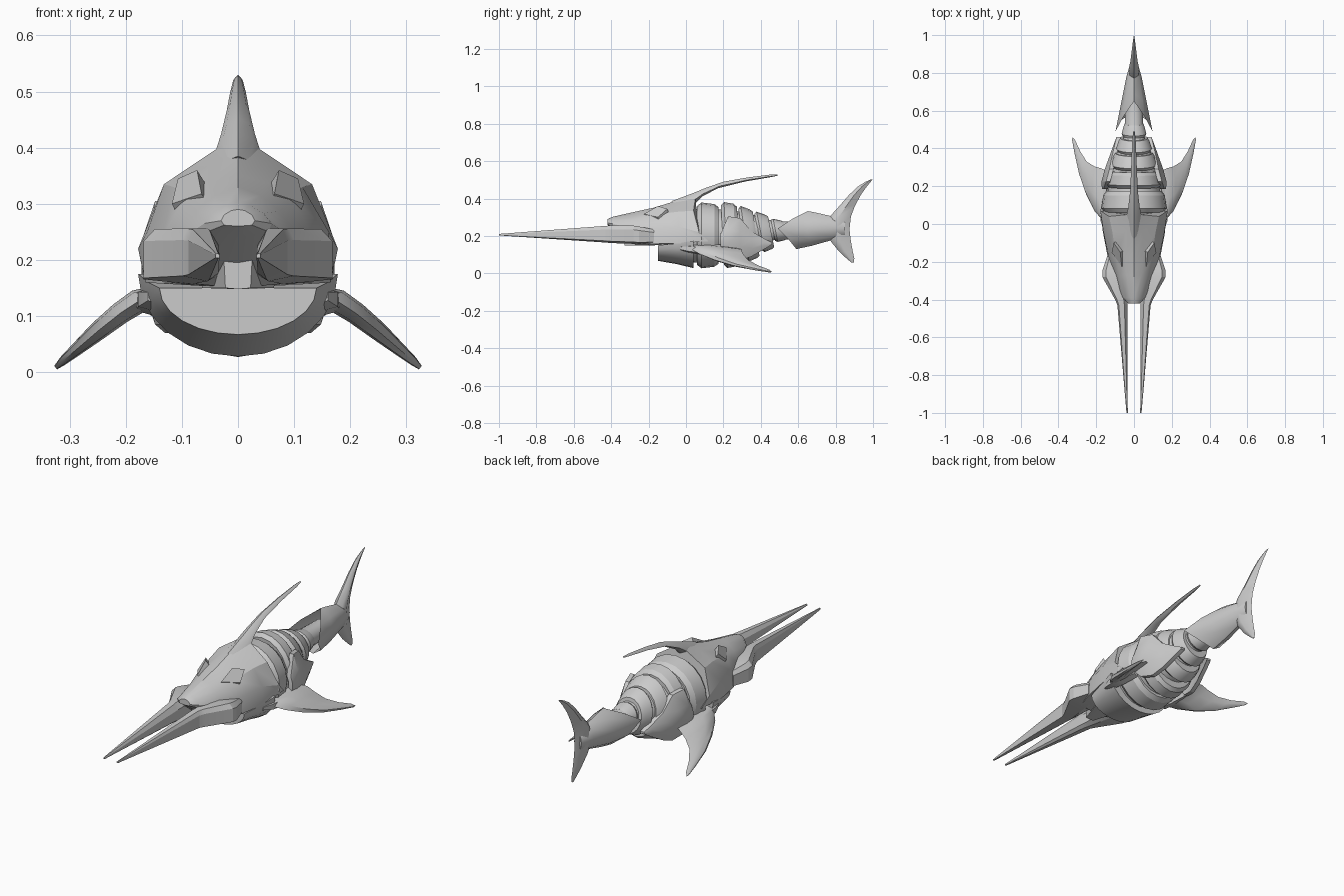
import bpy, bmesh, math
from mathutils import Vector as V

def loft(name, rings, caps=(True, True), mirror=False, angle=28):
    """Skin a list of equal-length closed rings."""
    bm = bmesh.new()
    vs = [[bm.verts.new(p) for p in r] for r in rings]
    n = len(rings[0])
    for a, b in zip(vs, vs[1:]):
        for i in range(n):
            j = (i + 1) % n
            bm.faces.new((a[i], a[j], b[j], b[i]))
    for flag, r in zip(caps, (vs[0], vs[-1])):
        if flag:
            bm.faces.new(r)
    bmesh.ops.recalc_face_normals(bm, faces=bm.faces[:])
    me = bpy.data.meshes.new(name)
    bm.to_mesh(me)
    bm.free()
    ob = bpy.data.objects.new(name, me)
    bpy.context.collection.objects.link(ob)
    bpy.ops.object.select_all(action='DESELECT')
    ob.select_set(True)
    bpy.context.view_layer.objects.active = ob
    bpy.ops.object.shade_smooth_by_angle(angle=math.radians(angle))
    if mirror:
        ob.modifiers.new("mirror", 'MIRROR').use_mirror_merge = False
    return ob

def sym(half):
    """Complete a ring whose first and last points lie on x = 0."""
    return half + [(-x, y, z) for x, y, z in half[-2:0:-1]]

def at(y, pts):
    return sym([(x, y, z) for x, z in pts])

def arc(y, zc, rx, rz, n=20, a0=0, a1=360, tilt=0):
    span = n if a1 - a0 == 360 else n - 1
    out = []
    for i in range(n):
        a = math.radians(a0 + (a1 - a0) * i / span)
        dz = rz * math.sin(a)
        out.append((rx * math.cos(a), y + tilt * dz, zc + dz))
    return out

# Head shell, nose to swept rear edge
loft("head_shell", [
    at(-.42, [(0, .29), (.012, .288), (.025, .28), (.03, .27), (.025, .262), (0, .26)]),
    at(-.39, [(0, .303), (.02, .298), (.045, .283), (.06, .265), (.055, .25), (0, .24)]),
    at(-.27, [(0, .33), (.04, .315), (.075, .287), (.105, .235), (.105, .16), (0, .15)]),
    at(-.17, [(0, .352), (.05, .337), (.095, .312), (.135, .24), (.14, .158), (0, .15)]),
    at(-.04, [(0, .392), (.045, .372), (.115, .33), (.162, .25), (.165, .16), (0, .16)]),
    sym([(0, .06, .43), (.035, .05, .40), (.132, .04, .335), (.178, .07, .22),
         (.168, .12, .172), (0, .03, .165)])])

# Dorsal fin: (top y, z), (bottom y, z), half width
fin = [(-.08, .385, .0, .36, .03), (.04, .43, .05, .375, .04), (.1, .455, .085, .41, .03),
       (.2, .49, .17, .455, .02), (.33, .513, .32, .492, .014), (.45, .528, .45, .514, .009),
       (.49, .53, .49, .522, .004)]
loft("dorsal_fin", [sym([(0, a, b), (w * .7, (a * 2 + c) / 3, (b * 2 + d) / 3),
                         (w, (a + c * 2) / 3, (b + d * 2) / 3), (0, c, d)])
                    for a, b, c, d, w in fin], angle=40)

# Raised eyes
eye = [V(p) for p in ((.065, -.225, .318), (.118, -.15, .30), (.107, -.1, .345), (.073, -.15, .36))]
mid = sum(eye, V()) / 4
loft("eye", [[mid + (p - mid) * 1.05 - V((.02, -.01, .035)) for p in eye], eye], mirror=True)

# Twin swords: y, inner x, outer x, bottom z, top z
swords = [(-1, .033, .04, .203, .211), (-.43, .035, .088, .165, .254), (-.40, .035, .10, .162, .256),
          (-.28, .036, .168, .158, .255), (-.25, .04, .168, .156, .25), (-.17, .06, .142, .16, .235)]
def blade(y, a, b, c, d):
    w, h = b - a, d - c
    return [(a, y, c + h * .15), (a, y, c + h * .7), (a + w * .3, y, d), (a + w * .85, y, d),
            (b, y, d - h * .22), (b, y, c + h * .1), (a + w * .3, y, c)]
loft("sword", [blade(*s) for s in swords], mirror=True, angle=15)

# Mouth block between the swords
loft("mouth_block", [at(y, [(0, t), (w, t), (w * .8, .15), (0, .148)])
                     for y, t, w in ((-.33, .255, .028), (-.2, .25, .08))])

# Scoop-shaped lower jaw
loft("lower_jaw", [arc(y, zc, rx, rz, 13, 180, 360) for y, zc, rx, rz in
                   ((-.15, .15, .14, .083), (-.05, .16, .16, .11), (.04, .175, .178, .147))])

# Overlapping body rings: y0, y1, centre z, radius x, radius z, taper, tilt
rings = [(.06, .175, .203, .172, .176, .95, 0), (.195, .28, .205, .15, .176, .95, -.05),
         (.30, .375, .212, .125, .148, .88, -.15), (.385, .455, .222, .095, .108, .85, -.2),
         (.465, .53, .23, .065, .062, .85, -.2)]
for k, (a, b, zc, rx, rz, t, tilt) in enumerate(rings):
    d = (b - a) * .2
    loft(f"body_ring_{k + 1}", [arc(y, zc, rx * s, rz * s, tilt=tilt) for y, s in
                                ((a, .9), (a + d, 1), (b - d, t), (b, t * .9))])
loft("body_core", [arc(y, z, r, r) for y, z, r in
                   ((.0, .2, .145), (.24, .205, .135), (.38, .218, .09), (.47, .228, .05), (.66, .23, .045))])

# Flank plates: y, outer x, low z, high z
flank = [(.185, .170, .13, .21), (.225, .172, .085, .305), (.29, .155, .07, .295),
         (.35, .133, .09, .225), (.42, .108, .13, .185), (.46, .093, .155, .165)]
def plate(y, x, lo, hi):
    m, h = (lo + hi) / 2, (hi - lo) / 2
    bulge = h * .22
    outer = [(x - bulge, y, lo), (x, y, m - h * .35), (x, y, m + h * .35), (x - bulge, y, hi)]
    return outer + [(p[0] - .022, y, p[2]) for p in outer[::-1]]
loft("flank_plate", [plate(*s) for s in flank], mirror=True)

# Pectoral fins: x, z, leading y, trailing y, half thickness
pect = [(.145, .135, .0, .28, .022), (.175, .128, .03, .295, .022), (.21, .105, .07, .305, .02),
        (.25, .073, .15, .33, .017), (.285, .043, .25, .385, .012), (.312, .02, .37, .445, .008),
        (.325, .008, .44, .46, .004)]
def lens(x, z, a, b, t):
    n = V((.62, 0, .78)) * t
    c = lambda f, s: V((x, a + (b - a) * f, z)) + n * s
    return [c(0, 0), c(.12, .8), c(.4, 1), c(.75, .55), c(1, 0), c(.75, -.55), c(.4, -1), c(.12, -.8)]
loft("pectoral_fin", [lens(*s) for s in pect], mirror=True, angle=35)

# Fin mounts along the flank
loft("fin_mount", [[(.145, y, m - h), (x, y, m - h * .6), (x, y, m + h * .6), (.145, y, m + h)]
                   for y, x, m, h in ((-.03, .16, .135, .012), (.02, .178, .13, .022),
                                      (.1, .182, .125, .026), (.2, .165, .125, .03))], mirror=True)

# Tail shroud, open with a swept notch at the front
loft("tail_shroud", [
    sym([(0, .65, .333), (.055, .57, .292), (.098, .49, .24), (.07, .55, .18), (0, .59, .13)]),
    sym([(0, .69, .326), (.045, .66, .295), (.066, .65, .235), (.045, .66, .175), (0, .67, .147)]),
    at(.78, [(0, .305), (.028, .285), (.04, .24), (.028, .195), (0, .178)]),
    at(.85, [(0, .29), (.015, .27), (.02, .24), (.015, .21), (0, .195)])], caps=(False, True), angle=40)

# Crescent tail fin: z, leading y, trailing y, half width
tail = [(.058, .885, .897, .003), (.08, .858, .9, .008), (.115, .82, .892, .013), (.17, .775, .882, .022),
        (.235, .745, .874, .03), (.305, .77, .882, .028), (.36, .82, .903, .02), (.42, .872, .935, .014),
        (.465, .92, .967, .009), (.49, .96, .988, .005), (.503, .99, 1, .002)]
loft("tail_fin", [[(0, a, z), (w * .8, a + (b - a) * .2, z), (w, a + (b - a) * .45, z), (0, b, z),
                   (-w, a + (b - a) * .45, z), (-w * .8, a + (b - a) * .2, z)]
                  for z, a, b, w in tail], angle=40)
